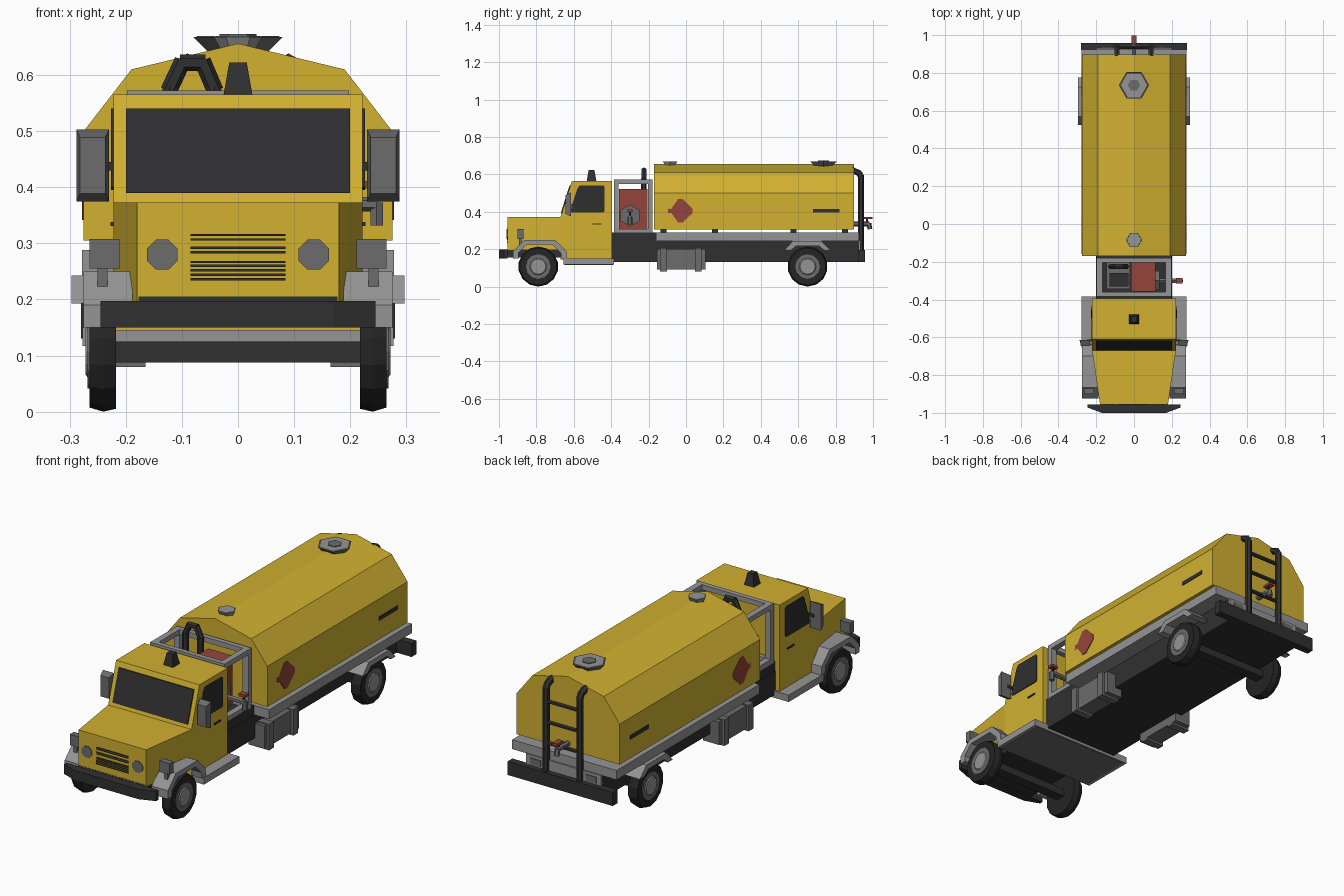
import bpy, bmesh, math
from mathutils import Vector


def mat(name, c):
    m = bpy.data.materials.new(name)
    m.diffuse_color = (*c, 1)
    return m


YELLOW = mat("yellow paint", (0.64, 0.44, 0.03))
DARK = mat("dark metal", (0.03, 0.03, 0.03))
TYRE = mat("tyre rubber", (0.018, 0.018, 0.018))
GLASS = mat("dark glass", (0.028, 0.028, 0.03))
GREY = mat("light grey", (0.30, 0.30, 0.30))
MID = mat("mid grey", (0.15, 0.15, 0.15))
RED = mat("red paint", (0.30, 0.06, 0.042))


def finish(name, bm, m):
    bmesh.ops.recalc_face_normals(bm, faces=bm.faces)
    me = bpy.data.meshes.new(name)
    bm.to_mesh(me)
    bm.free()
    me.materials.append(m)
    ob = bpy.data.objects.new(name, me)
    bpy.context.collection.objects.link(ob)
    return ob


def prism(name, pts, axis, a, b, m, scale=1.0):
    """Extrude a 2D profile along an axis; the far end may be scaled about its centre."""
    bm = bmesh.new()
    cu = sum(p[0] for p in pts) / len(pts)
    cv = sum(p[1] for p in pts) / len(pts)
    rings = []
    for d, s in ((a, 1), (b, scale)):
        ring = []
        for u, v in pts:
            u, v = cu + (u - cu) * s, cv + (v - cv) * s
            ring.append(bm.verts.new({'x': (d, u, v), 'y': (u, d, v), 'z': (u, v, d)}[axis]))
        rings.append(ring)
    n = len(pts)
    for r in rings:
        bm.faces.new(r)
    for i in range(n):
        j = (i + 1) % n
        bm.faces.new((rings[0][i], rings[0][j], rings[1][j], rings[1][i]))
    bmesh.ops.triangulate(bm, faces=[f for f in bm.faces if len(f.verts) > 8])
    return finish(name, bm, m)


def box(name, x0, x1, y0, y1, z0, z1, m):
    return prism(name, [(x0, y0), (x1, y0), (x1, y1), (x0, y1)], 'z', z0, z1, m)


def ngon(cu, cv, r, n, off=0.0):
    return [(cu + r * math.cos(off + math.tau * i / n), cv + r * math.sin(off + math.tau * i / n))
            for i in range(n)]


def pipe(name, path, r, m, n=6):
    """Faceted tube through the points of a path."""
    bm = bmesh.new()
    for p, q in zip(path, path[1:]):
        p, q = Vector(p), Vector(q)
        d = q - p
        mx = d.to_track_quat('Z', 'Y').to_matrix().to_4x4()
        mx.translation = (p + q) / 2
        bmesh.ops.create_cone(bm, cap_ends=True, segments=n, radius1=r, radius2=r,
                              depth=d.length + r * 0.5, matrix=mx)
    return finish(name, bm, m)


# Tank with faceted roof, on a bed
prism("tank", [(-.275, .305), (.275, .305), (.275, .50), (.19, .61), (0, .656), (-.19, .61), (-.275, .50)],
      'y', -.17, .897, YELLOW)
box("tank_bed", -.278, .278, -.16, .925, .243, .288, GREY)
for y in (-.12, .155, .575, .85):
    box("tank_support", -.22, .22, y - .015, y + .015, .285, .308, DARK)
for y, r in ((.735, .08), (-.085, .043)):
    prism("tank_hatch", ngon(0, y, r, 6), 'z', .668, .64, MID if r > .05 else GREY, .65)
    prism("hatch_rim", ngon(0, y, r * .95, 6), 'z', .666, .6695, GREY, .95)
prism("hatch_knob", ngon(0, .735, .033, 6), 'z', .669, .673, MID)

# Chassis, bumpers and rear light panel
box("chassis", -.20, .20, -.40, .925, .13, .243, DARK)
box("chassis_front_deck", -.198, .198, -.40, -.16, .24, .29, DARK)
box("chassis_front", -.177, .177, -.955, -.66, .155, .205, DARK)
box("cab_step", -.277, .277, -.655, -.385, .117, .15, GREY)
box("cab_floor", -.26, .26, -.65, -.39, .115, .12, MID)
prism("front_bumper", [(-.245, -.955), (-.245, -.972), (-.17, -1.0), (.17, -1.0), (.245, -.972), (.245, -.955)],
      'z', .15, .197, DARK)
box("rear_bumper", -.28, .28, .92, .957, .13, .195, DARK)
box("rear_panel", -.20, .20, .92, .932, .19, .245, GREY)

# Cab and bonnet
prism("cab", [(-.67, .145), (-.67, .373), (-.61, .565), (-.395, .565), (-.395, .145)], 'x', -.222, .222, YELLOW)
prism("bonnet", [(-.18, -.955), (.18, -.955), (.222, -.668), (-.222, -.668)], 'z', .195, .373, YELLOW)
prism("windscreen", [(-.670, .39), (-.623, .54), (-.615, .54), (-.662, .39)], 'x', -.2, .2, GLASS)
for z in (.236, .244, .252, .260, .267, .284, .292, .307, .315):
    box("grille_slat", -.085, .085, -.958, -.953, z - .002, z + .002, DARK)

# Roof beacon
prism("beacon", [(-.026, -.531), (.026, -.531), (.026, -.479), (-.026, -.479)], 'z', .563, .622, DARK, .6)

# Front and rear fender outlines
front_arch = [(-.925, .15), (-.925, .19), (-.865, .25), (-.70, .25), (-.64, .19), (-.635, .15),
              (-.665, .15), (-.67, .18), (-.715, .225), (-.85, .225), (-.895, .18), (-.895, .15)]
rear_arch = [(.525, .193), (.57, .243), (.725, .243), (.775, .193), (.74, .193), (.71, .218),
             (.59, .218), (.56, .193)]

for s in (1, -1):
    def sx(a, b):
        return (min(s * a, s * b), max(s * a, s * b))
    # Wheels
    for y in (-.79, .65):
        tyre = ngon(y, .107, .107, 14, math.pi / 14)
        prism("tyre_inner", tyre, 'x', s * .24, s * .217, TYRE, .95)
        prism("tyre_outer", tyre, 'x', s * .24, s * .265, TYRE, .93)
        prism("wheel_rim", ngon(y, .107, .066, 12), 'x', s * .25, s * .268, MID)
        prism("wheel_hub", ngon(y, .107, .048, 12), 'x', s * .266, s * .272, GREY, .85)
    # Fenders
    prism("front_fender", front_arch, 'x', s * .188, s * .275, GREY)
    prism("rear_fender", rear_arch, 'x', s * .20, s * .297, GREY)
    # Fender marker lamps
    box("marker_post", *sx(.233, .25), -.892, -.876, .22, .258, MID)
    box("marker_lamp", *sx(.211, .265), -.90, -.87, .255, .308, MID)
    # Headlights
    prism("headlight", ngon(s * .135, .28, .029, 8, math.pi / 8), 'y', -.959, -.95, MID)
    # Side window and door handle
    prism("side_window", [(-.617, .40), (-.61, .435), (-.58, .525), (-.57, .54), (-.443, .54), (-.435, .532),
                          (-.435, .403), (-.443, .395), (-.61, .395)], 'x', s * .218, s * .226, GLASS)
    box("door_handle", *sx(.22, .227), -.50, -.452, .331, .338, DARK)
    # Mirrors
    box("mirror_arm", *sx(.215, .25), -.622, -.612, .43, .445, DARK)
    prism("mirror", [(s * .23, .375), (s * .288, .375), (s * .288, .503), (s * .23, .503)],
          'y', -.615, -.645, MID, .78)
    # Under-bed lockers with raised lid bands
    box("locker", *sx(.165, .25), -.155, .105, .09, .20, MID)
    for y in (-.12, .065):
        box("locker_strap", *sx(.165, .262), y - .018, y + .018, .08, .205, MID)
    # Hazard diamond and side plate
    k = .012
    prism("hazard_plate", [(-.03 - k, .468), (-.03 + k, .468), (.035, .405 + k), (.035, .405 - k),
                           (-.03 + k, .342), (-.03 - k, .342), (-.095, .405 + k), (-.095, .405 - k)],
          'x', s * .273, s * .278, RED)
    box("side_plate", *sx(.273, .278), .68, .82, .396, .415, DARK)
    # Ladder rails
    pipe("ladder_rail", [(s * .09, .935, .20), (s * .09, .935, .59), (s * .09, .925, .607), (s * .09, .89, .622)],
         .016, DARK)
    # Rear lamps
    box("rear_lamp", *sx(.12, .175), .93, .936, .202, .232, MID)

for z in (.33, .43, .53):
    pipe("ladder_rung", [(-.09, .935, z), (.09, .935, z)], .01, DARK)
for y in (-.79, .65):
    box("axle", -.22, .22, y - .025, y + .025, .088, .125, DARK)

# Equipment frame behind the cab
for z in (.285, .548):
    for x in (-.183, .183):
        box("frame_side_bar", x - .015, x + .015, -.385, -.18, z, z + .024, GREY)
    for y in (-.373, -.192):
        box("frame_cross_bar", -.198, .198, y - .012, y + .012, z, z + .024, GREY)
for x in (-.183, .183):
    for y in (-.373, -.192):
        box("frame_post", x - .015, x + .015, y - .012, y + .012, .288, .56, GREY)

# Pump, motor and exhaust arch
box("pump_cabinet", -.015, .115, -.358, -.205, .29, .522, RED)
box("motor", -.145, -.02, -.345, -.205, .29, .42, MID)
box("motor_top", -.13, -.03, -.33, -.26, .42, .45, DARK)
pipe("exhaust_arch", [(-.122, -.225, .40), (-.122, -.225, .575), (-.1, -.225, .622), (-.062, -.225, .622),
                      (-.042, -.225, .575), (-.042, -.225, .40)], .015, DARK)

# Side outlet valve
prism("outlet_flange", ngon(-.30, .38, .058, 6, math.pi / 6), 'x', .11, .135, MID)
pipe("outlet_pipe", [(.12, -.30, .37), (.247, -.30, .37), (.247, -.30, .335)], .013, MID)
pipe("outlet_stem", [(.24, -.30, .37), (.24, -.30, .40)], .005, DARK)
box("outlet_handle", .222, .258, -.314, -.286, .398, .411, RED)

# Rear outlet valve
pipe("rear_outlet_pipe", [(0, .89, .335), (0, .978, .335), (0, .983, .31)], .013, MID)
pipe("rear_outlet_stem", [(0, .968, .335), (0, .968, .365)], .005, DARK)
box("rear_outlet_handle", -.014, .014, .952, .998, .36, .372, RED)
